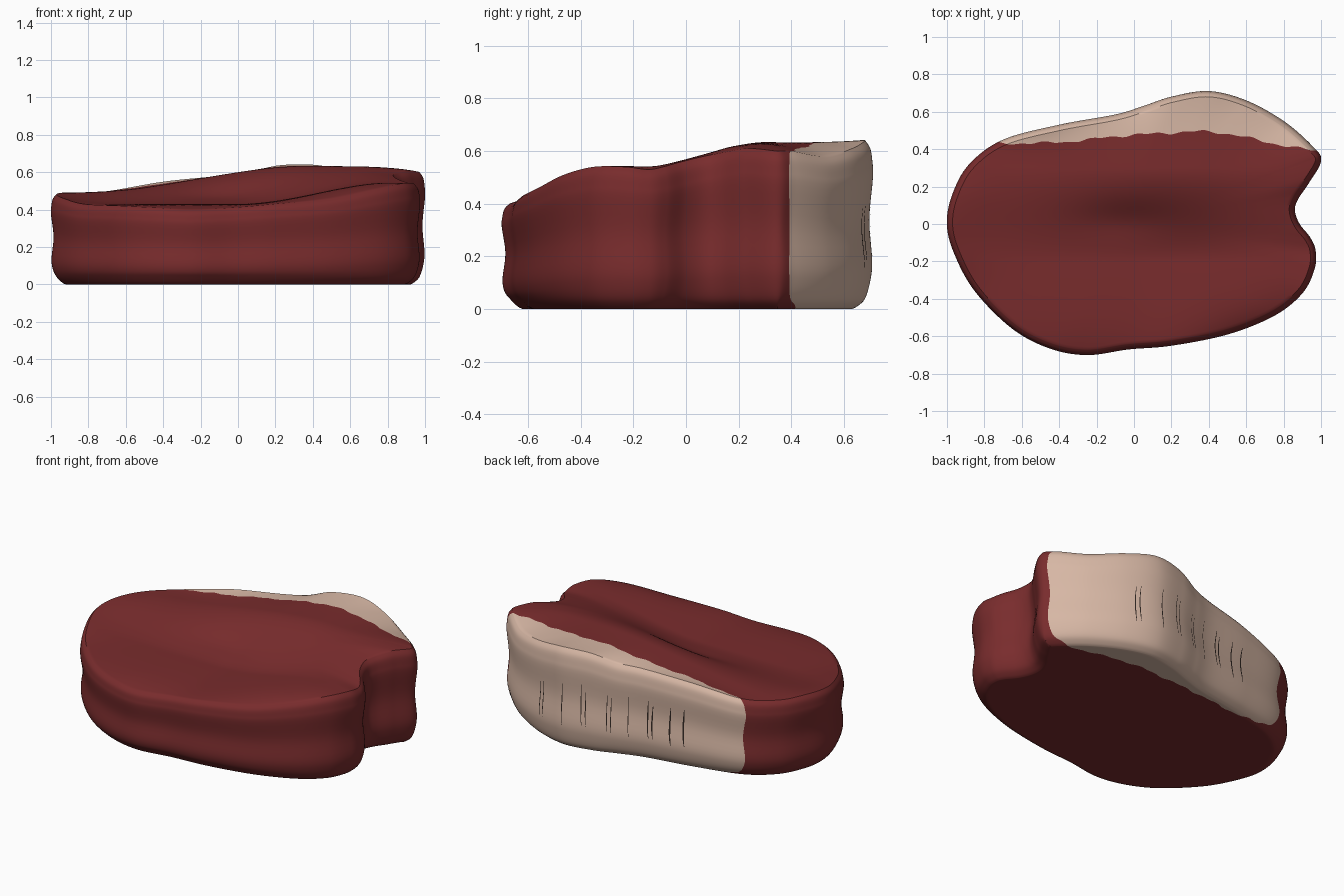
import bpy
import bmesh
import math
import random
from mathutils import Vector

random.seed(4)
if "Cube" in bpy.data.objects:
    bpy.data.objects.remove(bpy.data.objects["Cube"], do_unlink=True)


def material(name, rgb):
    mat = bpy.data.materials.new(name)
    mat.use_nodes = True
    color = (*rgb, 1.0)
    mat.diffuse_color = color
    node = mat.node_tree.nodes["Principled BSDF"]
    node.inputs["Base Color"].default_value = color
    node.inputs["Roughness"].default_value = 0.8
    return mat


MEAT = material("dark red meat", (0.19, 0.025, 0.026))
FAT = material("pale fat", (0.68, 0.475, 0.375))
SCORE = material("dark score brown", (0.03, 0.02, 0.016))

# Slab outline, clockwise from the back right corner: x, y, rim height
RIM = [Vector(p) for p in (
    (1, .34, .6), (.935, .22, .61), (.875, .13, .595), (.86, .07, .58),
    (.885, 0, .56), (.94, -.07, .54), (.97, -.14, .53), (.965, -.24, .54),
    (.9, -.37, .54), (.75, -.49, .51), (.5, -.59, .46), (.2, -.65, .43),
    (-.03, -.67, .41), (-.25, -.7, .4), (-.45, -.665, .41), (-.65, -.56, .42),
    (-.85, -.36, .43), (-.96, -.16, .46), (-1, 0, .48), (-.97, .16, .49),
    (-.88, .32, .49), (-.7, .45, .5), (-.4, .53, .55), (-.1, .585, .58),
    (.05, .63, .595), (.2, .68, .635), (.4, .71, .64), (.6, .66, .61),
    (.8, .55, .58), (.95, .42, .6))]

# Side section from base to rim: inset, fixed height, share of rim height
SIDE = [Vector(p) for p in (
    (.08, 0, 0), (.06, .01, 0), (.03, .04, 0), (.01, 0, .17), (.003, 0, .29),
    (.014, 0, .53), (0, 0, .78), (.002, 0, .87), (.01, 0, .95), (.03, 0, 1))]


def spline(points, u, closed):
    """Smooth curve through the points, one unit of u per point."""
    i, n = math.floor(u), len(points)
    t = u - i
    pick = (lambda k: points[k % n]) if closed else (lambda k: points[max(0, min(n - 1, k))])
    a, b, c, d = (pick(i + k) for k in (-1, 0, 1, 2))
    return b + 0.5 * t * (c - a + t * (2 * a - 5 * b + 4 * c - d + t * (3 * (b - c) + d - a)))


def side_point(u, v, lift=0.0):
    """Point on the wall: u runs round the outline, v up the section."""
    p = spline(RIM, u, True)
    tangent = spline(RIM, u + .4, True) - spline(RIM, u - .4, True)
    outward = Vector((-tangent.y, tangent.x, 0)).normalized()
    inset, fixed, share = spline(SIDE, v, False)
    q = p + outward * (lift - inset)
    q.z = max(0, fixed + share * p.z)
    return q


def smooth(low, high, value):
    t = max(0, min(1, (value - low) / (high - low)))
    return t * t * (3 - 2 * t)


def bump(x, y, cx, cy, rx, ry):
    return math.exp(-((x - cx) / rx) ** 2 - ((y - cy) / ry) ** 2)


def top_point(rim, t):
    """Point on the top, t = 1 at the rim: a low front shelf stepping up to the back."""
    x, y = rim.x * t, rim.y * t
    front = .43 + .115 * smooth(0, .85, x)
    back = .5 + .135 * smooth(-.8, .4, x)
    z = front + (back - front) * smooth(-.2, .3, y)
    z -= .02 * bump(x, y, -.05, .02, .25, .1)
    return Vector((x, y, z + (rim.z - z) * t ** 6))


def fat_line(x):
    """Slightly ragged front limit of the fat."""
    base = .375 + .12 * bump(x, 0, .35, 0, .45, 1) + .055 * smooth(.3, -.2, x)
    return base + .005 * math.sin(23 * x) + .004 * math.sin(51 * x + 1)


def finish(name, bm, mats, angle):
    mesh = bpy.data.meshes.new(name)
    bmesh.ops.recalc_face_normals(bm, faces=bm.faces)
    bm.to_mesh(mesh)
    bm.free()
    for mat in mats:
        mesh.materials.append(mat)
    obj = bpy.data.objects.new(name, mesh)
    bpy.context.collection.objects.link(obj)
    bpy.ops.object.select_all(action="DESELECT")
    obj.select_set(True)
    bpy.context.view_layer.objects.active = obj
    bpy.ops.object.shade_smooth_by_angle(angle=math.radians(angle))
    return obj


# Meat slab: base rings, side wall, then top rings
STEPS, INNER = 360, 50
us = [len(RIM) * k / STEPS for k in range(STEPS)]
base = [side_point(u, 0) for u in us]
rim = [side_point(u, len(SIDE) - 1) for u in us]
rings = [[Vector((p.x * k / INNER, p.y * k / INNER, 0)) for p in base] for k in range(1, INNER)]
WALL = 4 * (len(SIDE) - 1)
rings += [[side_point(u, k / 4) for u in us] for k in range(WALL + 1)]
rings += [[top_point(p, k / INNER) for p in rim] for k in range(INNER - 1, 0, -1)]

bm = bmesh.new()
loops = [[bm.verts.new(p) for p in ring] for ring in rings]
for lower, upper in zip(loops, loops[1:]):
    for k in range(STEPS):
        j = (k + 1) % STEPS
        bm.faces.new((lower[k], lower[j], upper[j], upper[k]))
bm.faces.new(loops[0])
bm.faces.new(loops[-1])

# Cut along the fat line: shear it straight, split, colour the back, shear back
for v in bm.verts:
    v.co.y -= fat_line(v.co.x)
bmesh.ops.bisect_plane(bm, geom=bm.verts[:] + bm.edges[:] + bm.faces[:], dist=1e-5,
                       plane_co=(0, 0, 0), plane_no=(0, 1, 0))
for face in bm.faces:
    face.material_index = int(face.calc_center_median().y > 0)
for v in bm.verts:
    v.co.y += fat_line(v.co.x)
finish("meat_slab", bm, (MEAT, FAT), 40)

# Score marks: thin strips on the back wall
bm = bmesh.new()
back = [22 + .02 * k for k in range(350)]
for x in (.55, .52, .37, .25, .22, .1, .075, -.02, -.14, -.17, -.28, -.36):
    u0 = min(back, key=lambda u: abs(spline(RIM, u, True).x - x))
    start, end = 3.8 + random.uniform(-.1, .2), 5.5 + random.uniform(-.15, .15)
    rows = []
    for k in range(13):
        s = k / 12
        u = u0 + .03 * math.sin(math.pi * s)
        half = .005 + .011 * math.sin(math.pi * s)
        v = start + (end - start) * s
        rows.append([bm.verts.new(side_point(u + e, v, .003)) for e in (-half, half)])
    for a, b in zip(rows, rows[1:]):
        bm.faces.new((a[0], a[1], b[1], b[0]))
finish("score_marks", bm, (SCORE,), 40)
